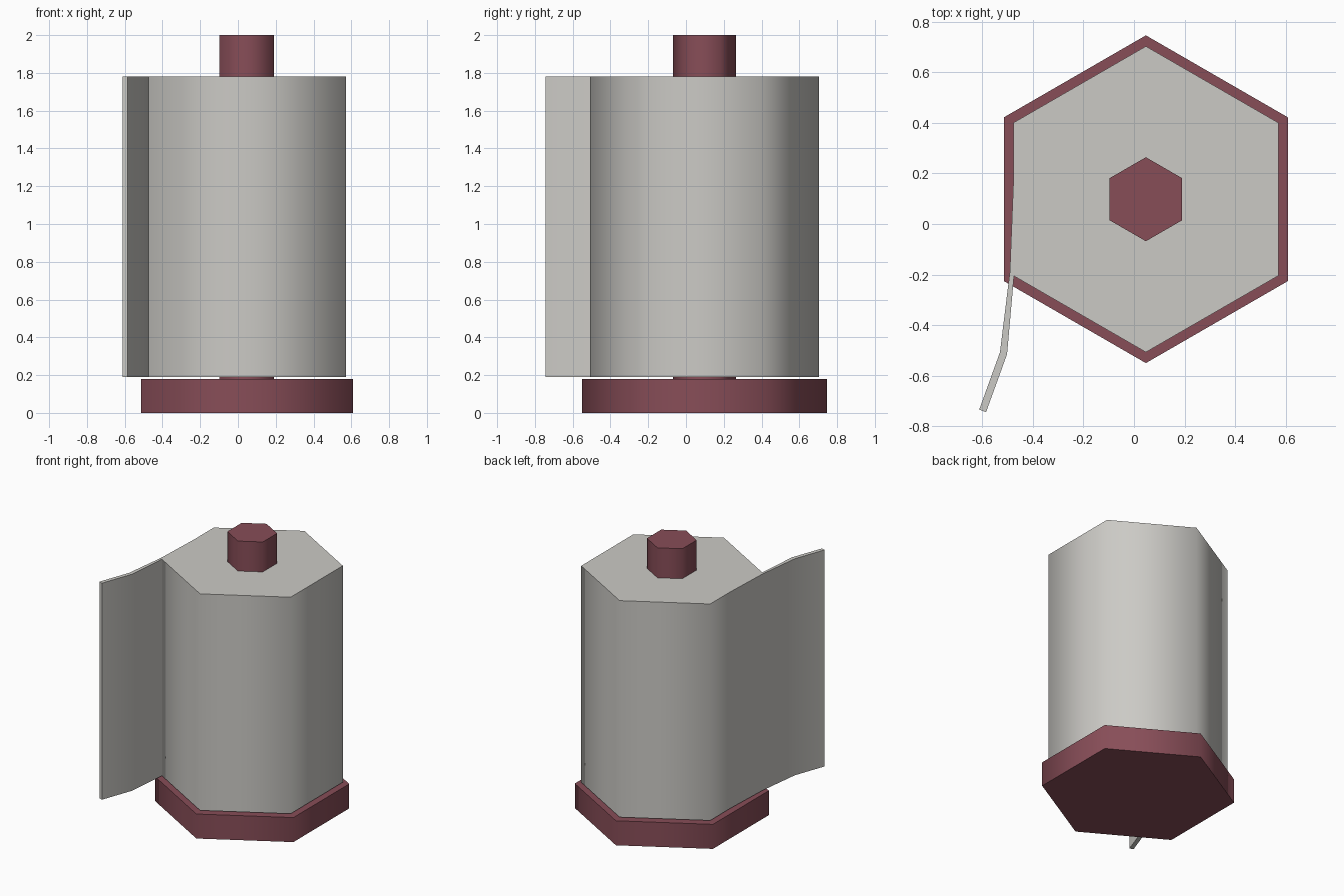
import bpy, bmesh, math

if "Cube" in bpy.data.objects:
    bpy.data.objects.remove(bpy.data.objects["Cube"])

CX, CY = 0.047, 0.098   # shared axis of base, rod and roll


def material(name, rgb):
    m = bpy.data.materials.new(name)
    m.diffuse_color = (*rgb, 1)
    m.use_nodes = True
    m.node_tree.nodes["Principled BSDF"].inputs["Base Color"].default_value = m.diffuse_color
    return m


maroon = material("maroon", (0.245, 0.075, 0.097))
paper = material("paper grey", (0.60, 0.59, 0.56))


def prism(name, outline, z0, z1, mat):
    """Extrude a counter-clockwise outline from z0 to z1."""
    bm = bmesh.new()
    low = [bm.verts.new((x, y, z0)) for x, y in outline]
    high = [bm.verts.new((x, y, z1)) for x, y in outline]
    n = len(outline)
    bm.faces.new(low[::-1])
    bm.faces.new(high)
    for i in range(n):
        j = (i + 1) % n
        bm.faces.new((low[i], low[j], high[j], high[i]))
    mesh = bpy.data.meshes.new(name)
    bm.to_mesh(mesh)
    bm.free()
    mesh.materials.append(mat)
    ob = bpy.data.objects.new(name, mesh)
    bpy.context.collection.objects.link(ob)
    bpy.ops.object.select_all(action='DESELECT')
    ob.select_set(True)
    bpy.context.view_layer.objects.active = ob
    bpy.ops.object.shade_smooth_by_angle(angle=math.radians(65))
    return ob


def hexagon(r):
    return [(CX + r * math.sin(-k * math.pi / 3), CY + r * math.cos(k * math.pi / 3))
            for k in range(6)]


# Stand: base plate and upright rod
prism("base", hexagon(0.648), 0, 0.18, maroon)
prism("rod", hexagon(0.166), 0.17, 2.0, maroon)

# Paper roll, held just above the base
prism("paper_roll", hexagon(0.605), 0.19, 1.78, paper)

# Loose sheet peeling off the left side of the roll
sheet = [(-0.476, 0.19), (-0.491, -0.19), (-0.530, -0.507), (-0.612, -0.734),
         (-0.585, -0.744), (-0.502, -0.515), (-0.474, -0.20)]
prism("loose_sheet", sheet, 0.19, 1.78, paper)
